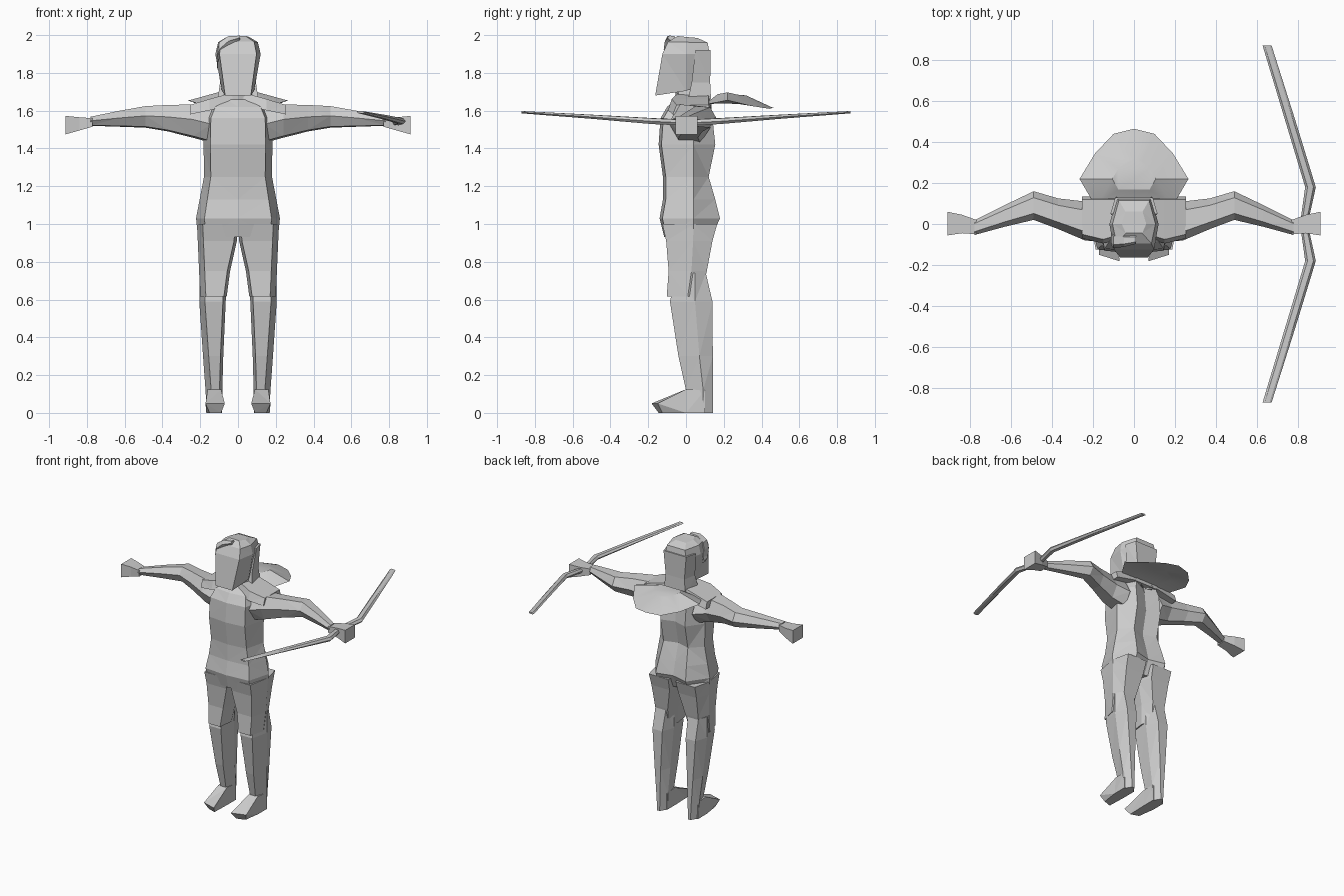
import bpy, bmesh
from mathutils import Vector

grey = bpy.data.materials.new("plain grey")
grey.diffuse_color = (0.6, 0.6, 0.6, 1)


def loft(name, rings, mirror=False):
    """Skin a row of equal-length rings, close both ends, optionally mirror in x."""
    bm = bmesh.new()
    loops = [[bm.verts.new(p) for p in r] for r in rings]
    n = len(loops[0])
    for a, b in zip(loops, loops[1:]):
        for i in range(n):
            j = (i + 1) % n
            bm.faces.new((a[i], a[j], b[j], b[i]))
    bm.faces.new(loops[0])
    bm.faces.new(loops[-1])
    if mirror:
        d = bmesh.ops.duplicate(bm, geom=bm.verts[:] + bm.edges[:] + bm.faces[:])
        for v in d["geom"]:
            if isinstance(v, bmesh.types.BMVert):
                v.co.x *= -1
    bmesh.ops.triangulate(bm, faces=[f for f in bm.faces if len(f.verts) > 3])
    bmesh.ops.recalc_face_normals(bm, faces=bm.faces[:])
    me = bpy.data.meshes.new(name)
    bm.to_mesh(me)
    bm.free()
    me.materials.append(grey)
    ob = bpy.data.objects.new(name, me)
    bpy.context.collection.objects.link(ob)
    return ob


def body_ring(z, w, front, back, k=0.8):
    mid = 0.04
    return [(0, front, z), (k * w, front + 0.015, z), (w, mid, z), (0.55 * w, back, z),
            (0, back - 0.03, z), (-0.55 * w, back, z), (-w, mid, z), (-k * w, front + 0.015, z)]


def leg_ring(z, x0, x1, y0, y1, cut=0.03):
    m = (y0 + y1) / 2 + 0.02
    return [(x0 + cut / 2, y0, z), (x1 - cut, y0, z), (x1, m, z),
            (x1 - cut, y1, z), (x0 + cut, y1, z), (x0, m, z)]


def tube(path, along="x"):
    """Six-sided rings; each entry: centre x, y, z, half depth, half height."""
    shape = [(-1, 0.1), (-0.55, 1), (0.55, 0.9), (1, -0.1), (0.5, -1), (-0.55, -0.9)]
    if along == "x":
        return [[(x, y + a * s, z + b * t) for a, b in shape] for x, y, z, s, t in path]
    return [[(x + a * s, y, z + b * t) for a, b in shape] for x, y, z, s, t in path]


# Torso with hips
loft("torso", [body_ring(*r) for r in [
    (0.93, 0.212, -0.115, 0.135), (1.03, 0.222, -0.14, 0.18), (1.13, 0.203, -0.122, 0.155),
    (1.25, 0.18, -0.122, 0.12), (1.42, 0.182, -0.145, 0.155), (1.56, 0.18, -0.135, 0.14),
    (1.62, 0.15, -0.10, 0.125), (1.66, 0.075, -0.06, 0.11)]])

# Shorts, with a hem standing proud of the front of the shin
loft("shorts", [leg_ring(*r) for r in [
    (1.0, 0.0, 0.217, -0.125, 0.165), (0.91, 0.006, 0.213, -0.105, 0.14),
    (0.75, 0.042, 0.206, -0.092, 0.11), (0.615, 0.06, 0.20, -0.102, 0.08)]], True)

# Lower legs and feet
loft("lower_leg", [leg_ring(*r) for r in [
    (0.74, 0.06, 0.205, -0.05, 0.105), (0.59, 0.065, 0.205, -0.085, 0.14),
    (0.3, 0.078, 0.185, -0.04, 0.142), (0.12, 0.083, 0.172, 0.0, 0.142),
    (0.0, 0.085, 0.165, 0.0, 0.142)]], True)
loft("foot", [
    [(0.085, 0.10, 0), (0.168, 0.10, 0), (0.168, 0.10, 0.12), (0.085, 0.10, 0.12)],
    [(0.085, 0.0, 0), (0.168, 0.0, 0), (0.16, 0.0, 0.125), (0.09, 0.0, 0.125)],
    [(0.09, -0.145, 0), (0.15, -0.125, 0), (0.172, -0.15, 0.05), (0.07, -0.182, 0.05)]], True)

# Arms, bent back at the elbow
loft("arm", tube([
    (0.14, 0.02, 1.52, 0.11, 0.09), (0.24, 0.015, 1.545, 0.095, 0.088),
    (0.37, 0.05, 1.56, 0.075, 0.07), (0.49, 0.09, 1.567, 0.07, 0.057),
    (0.63, 0.04, 1.557, 0.053, 0.042), (0.78, -0.018, 1.544, 0.036, 0.024)]), True)

# Fists, flaring away from the wrist
loft("hand", [[(x, c - d, lo), (x, c + d, lo), (x, c + d, hi), (x, c - d, hi)]
              for x, c, d, lo, hi in [(0.77, -0.015, 0.035, 1.515, 1.56),
                                      (0.84, 0, 0.045, 1.495, 1.565),
                                      (0.912, 0.002, 0.058, 1.475, 1.572)]], True)

# Shoulder cape pads
loft("shoulder_pad", [[(x, -d, z - t), (x, 0.135, z - t), (x, 0.12, z), (x, -d + 0.02, z)]
                      for x, d, z, t in [(0.03, 0.06, 1.695, 0.07), (0.15, 0.095, 1.662, 0.06),
                                         (0.255, 0.07, 1.63, 0.05)]], True)

# Neck
loft("neck", [body_ring(1.6, 0.09, -0.05, 0.13), body_ring(1.76, 0.07, -0.06, 0.10)])


# Head tapering to the chin; the chin edge rises towards the back
def head_ring(zf, zb, w, wf, front, back):
    return [(-wf, front, zf), (wf, front, zf), (w, 0.0, (zf + zb) / 2),
            (0.7 * w, back, zb), (-0.7 * w, back, zb), (-w, 0.0, (zf + zb) / 2)]


loft("head", [head_ring(*r) for r in [
    (1.68, 1.73, 0.085, 0.068, -0.163, 0.075), (1.90, 1.90, 0.12, 0.098, -0.125, 0.125),
    (1.965, 1.96, 0.105, 0.085, -0.095, 0.115), (1.995, 1.985, 0.06, 0.04, -0.045, 0.06)]])

# Hair falling to the nape
loft("back_hair", [[(-w, y0, z), (w, y0, z), (w * 0.8, y1, z), (-w * 0.8, y1, z)]
                   for z, w, y0, y1 in [(1.92, 0.115, 0.05, 0.13), (1.75, 0.095, 0.03, 0.128),
                                        (1.61, 0.115, 0.0, 0.135)]])

# Curled lock sweeping to one side
loft("hair_lock", tube([
    (0.01, -0.075, 1.985, 0.022, 0.012), (-0.05, -0.08, 1.965, 0.032, 0.03),
    (-0.10, -0.08, 1.92, 0.038, 0.042), (-0.112, -0.07, 1.87, 0.035, 0.04),
    (-0.105, -0.06, 1.825, 0.025, 0.012)]))

# Lowered hood: a shallow dome hanging behind the neck
half = [(0.0, 0.465, 1.615), (0.10, 0.44, 1.61), (0.19, 0.345, 1.625),
        (0.266, 0.22, 1.655), (0.19, 0.09, 1.63)]
rim = half + [(-x, y, z) for x, y, z in reversed(half[1:])]


def hood_ring(s, z, m):
    c = Vector((0, 0.22, z))
    return [c.lerp(Vector(p), s) for p in rim] if m else [Vector(p) + Vector((0, 0, z)) for p in rim]


hood = loft("hood", [hood_ring(0.45, 1.645, True), hood_ring(1, 0, False),
                     hood_ring(0.93, 1.70, True), hood_ring(0.4, 1.725, True)])
for p in hood.data.polygons:
    p.use_smooth = True
hood.data.set_sharp_from_angle(angle=0.6)

# Bow held level in one hand
limb = [(0.65, 0.872, 1.592, 0.022, 0.006), (0.765, 0.50, 1.568, 0.025, 0.011),
        (0.862, 0.18, 1.545, 0.026, 0.016), (0.835, 0.03, 1.538, 0.02, 0.016)]
loft("bow", tube(limb + [(x, -y, z, s, t) for x, y, z, s, t in reversed(limb)], "y"))
